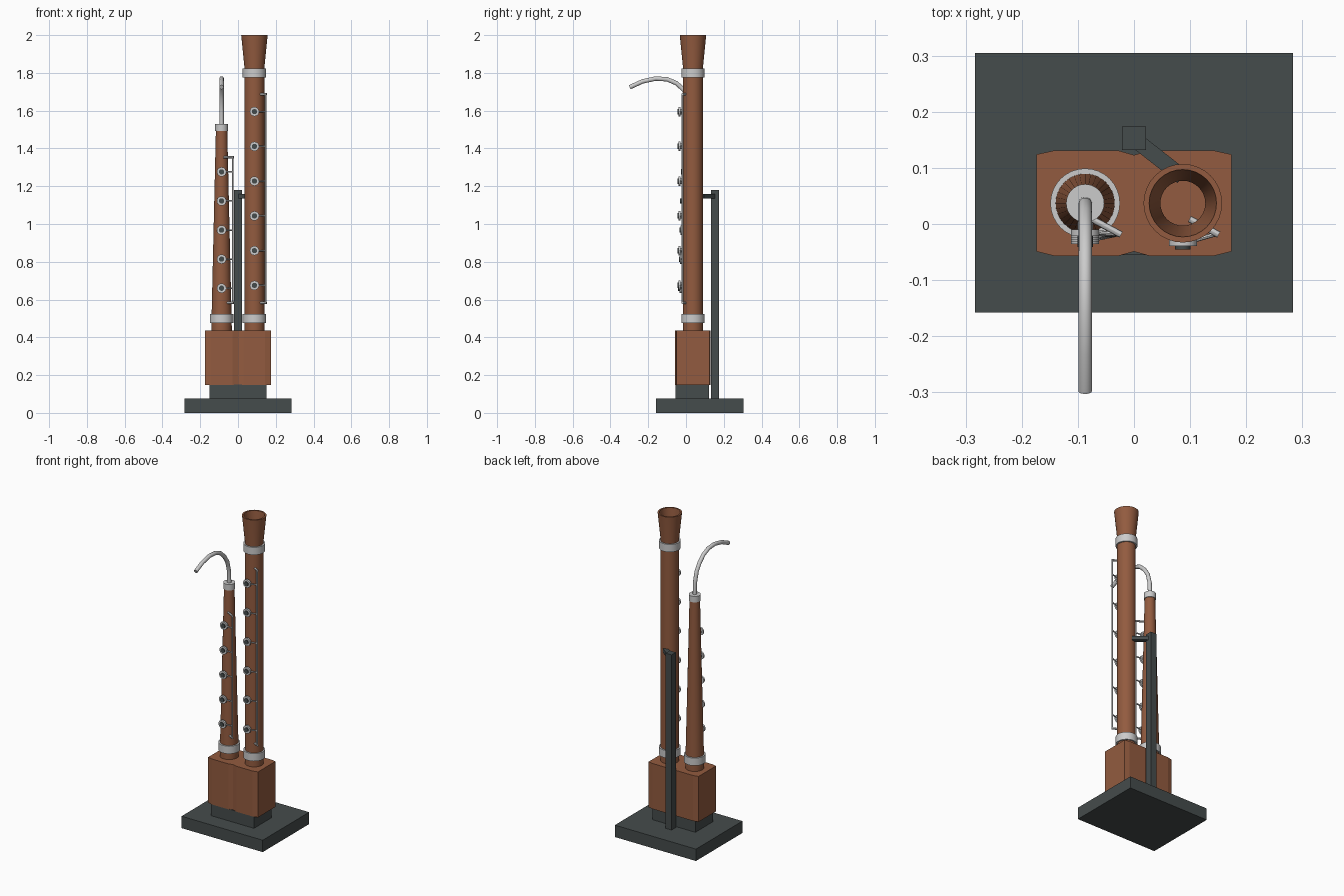
import bpy, bmesh, math
from mathutils import Vector, Matrix

if "Cube" in bpy.data.objects:
    bpy.data.objects.remove(bpy.data.objects["Cube"])


def material(name, rgb):
    m = bpy.data.materials.new(name)
    m.diffuse_color = (*rgb, 1)
    m.use_nodes = True
    m.node_tree.nodes["Principled BSDF"].inputs["Base Color"].default_value = m.diffuse_color
    return m


WOOD = material("wood", (0.29, 0.105, 0.05))
SILVER = material("silver", (0.52, 0.54, 0.53))
DARK = material("dark_metal", (0.06, 0.072, 0.072))


def finish(name, bm, mat, loc=(0, 0, 0), smooth=True):
    bmesh.ops.recalc_face_normals(bm, faces=bm.faces)
    me = bpy.data.meshes.new(name)
    bm.to_mesh(me)
    bm.free()
    if smooth:
        me.shade_smooth()
        me.set_sharp_from_angle(angle=math.radians(30))
    me.materials.append(mat)
    ob = bpy.data.objects.new(name, me)
    ob.location = loc
    bpy.context.collection.objects.link(ob)
    return ob


def box(name, lo, hi, mat):
    lo, hi = Vector(lo), Vector(hi)
    bm = bmesh.new()
    bmesh.ops.create_cube(bm, size=1, matrix=Matrix.Translation((lo + hi) / 2) @ Matrix.Diagonal((*(hi - lo), 1)))
    return finish(name, bm, mat, smooth=False)


def lathe(name, profile, x, y, mat, n=32):
    """Revolve a closed (radius, z) outline about a vertical axis."""
    bm = bmesh.new()
    rings = [[bm.verts.new((r * math.cos(math.tau * i / n), r * math.sin(math.tau * i / n), z))
              for i in range(n)] for r, z in profile]
    for a, b in zip(rings, rings[1:] + rings[:1]):
        for i in range(n):
            j = (i + 1) % n
            bm.faces.new((a[i], a[j], b[j], b[i]))
    return finish(name, bm, mat, (x, y, 0))


def band(name, r_in, r_out, z0, z1, x, mat=SILVER):
    return lathe(name, [(r_in, z0), (r_out, z0), (r_out, z1), (r_in, z1)], x, CY, mat)


def rod(name, a, b, r, mat, n=12):
    a, b = Vector(a), Vector(b)
    bm = bmesh.new()
    rot = (b - a).to_track_quat('Z', 'Y').to_matrix().to_4x4()
    bmesh.ops.create_cone(bm, cap_ends=True, segments=n, radius1=r, radius2=r, depth=(b - a).length,
                          matrix=Matrix.Translation((a + b) / 2) @ rot)
    return finish(name, bm, mat)


CX, CY = 0.087, 0.037

# Stand
box("stand_base", (-0.283, -0.158, 0), (0.283, 0.305, 0.075), DARK)
box("stand_plinth", (-0.15, -0.055, 0.07), (0.15, 0.121, 0.15), DARK)
box("stand_post", (-0.021, 0.132, 0.07), (0.021, 0.174, 1.18), DARK)
arm = box("stand_arm", (-0.055, -0.014, -0.012), (0.055, 0.014, 0.012), DARK)
arm.location = (0.043, 0.118, 1.148)
arm.rotation_euler.z = math.radians(-38)

# Boot joint: double-lobed block, extruded outline
half = [(0, -0.049), (0.028, -0.057), (0.142, -0.057), (0.174, -0.049),
        (0.174, 0.124), (0.142, 0.131), (0.028, 0.131), (0, 0.123)]
outline = half + [(-x, y) for x, y in reversed(half[1:-1])]
bm = bmesh.new()
face = bm.faces.new([bm.verts.new((x, y, 0.148)) for x, y in outline])
ext = bmesh.ops.extrude_face_region(bm, geom=[face])["geom"]
bmesh.ops.translate(bm, vec=(0, 0, 0.287), verts=[v for v in ext if isinstance(v, bmesh.types.BMVert)])
finish("boot_joint", bm, WOOD, smooth=False)

# Bass joint and bell (hollow), wing joint (tapered)
band("bass_joint", 0.040, 0.053, 0.42, 1.79, CX, WOOD)
lathe("bell", [(0.040, 1.78), (0.050, 1.78), (0.053, 1.83), (0.070, 2.0), (0.060, 2.0), (0.040, 1.82)], CX, CY, WOOD)
band("wing_joint", 0.012, 0.054, 0.42, 0.46, -CX, WOOD)
lathe("wing_joint_taper", [(0.012, 0.46), (0.054, 0.46), (0.030, 1.5), (0.012, 1.5)], -CX, CY, WOOD)

# Metal bands
band("bass_lower_band", 0.050, 0.062, 0.475, 0.523, CX)
band("bass_upper_band", 0.045, 0.062, 1.776, 1.824, CX)
band("wing_lower_band", 0.045, 0.062, 0.475, 0.523, -CX)
rod("wing_top_cap", (-CX, CY, 1.492), (-CX, CY, 1.53), 0.034, SILVER, 32)

# Curved mouth tube
path = [(0.037, 1.52), (0.035, 1.60), (0.018, 1.665), (-0.012, 1.71), (-0.05, 1.745),
        (-0.10, 1.766), (-0.16, 1.770), (-0.23, 1.755), (-0.298, 1.724)]
bm = bmesh.new()
prev, n = None, 14
for k, (y, z) in enumerate(path):
    y0, z0 = path[max(k - 1, 0)]
    y1, z1 = path[min(k + 1, len(path) - 1)]
    t = Vector((0, y1 - y0, z1 - z0)).normalized()
    side, up = Vector((1, 0, 0)), Vector((0, -t.z, t.y))
    ring = [bm.verts.new(Vector((-CX, y, z)) + 0.012 * (math.cos(math.tau * i / n) * side
            + math.sin(math.tau * i / n) * up)) for i in range(n)]
    if prev:
        for i in range(n):
            bm.faces.new((prev[i], prev[(i + 1) % n], ring[(i + 1) % n], ring[i]))
    else:
        bm.faces.new(ring)
    prev = ring
bm.faces.new(prev)
finish("mouth_tube", bm, SILVER)


# Keywork: cups, pads, arms, long hinge rod and its end posts
def keywork(name, x, zs, radius_at, z_lo, z_hi):
    rx, ry = x + 0.059, -0.018
    for i, z in enumerate(zs):
        y = CY - radius_at(z)
        rod(f"{name}_key_stem_{i}", (x, y + 0.006, z), (x, y - 0.014, z), 0.014, SILVER, 20)
        rod(f"{name}_key_cup_{i}", (x, y - 0.012, z), (x, y - 0.023, z), 0.025, SILVER, 20)
        rod(f"{name}_key_pad_{i}", (x, y - 0.022, z), (x, y - 0.029, z), 0.014, DARK, 20)
        rod(f"{name}_key_arm_{i}", (x + 0.01, y - 0.016, z), (rx, ry, z), 0.004, SILVER, 8)
    rod(f"{name}_hinge_rod", (rx, ry, z_lo), (rx, ry, z_hi), 0.005, SILVER)
    for end, z in (("lower", z_lo), ("upper", z_hi)):
        rod(f"{name}_{end}_post", (x + 0.012, 0.009, z), (x + 0.064, -0.019, z), 0.006, SILVER)


keywork("bass", CX, [0.675 + 0.184 * i for i in range(6)], lambda z: 0.053, 0.583, 1.687)
keywork("wing", -CX, [0.66 + 0.154 * i for i in range(5)],
        lambda z: 0.054 - 0.024 * (z - 0.46) / 1.04, 0.583, 1.353)
